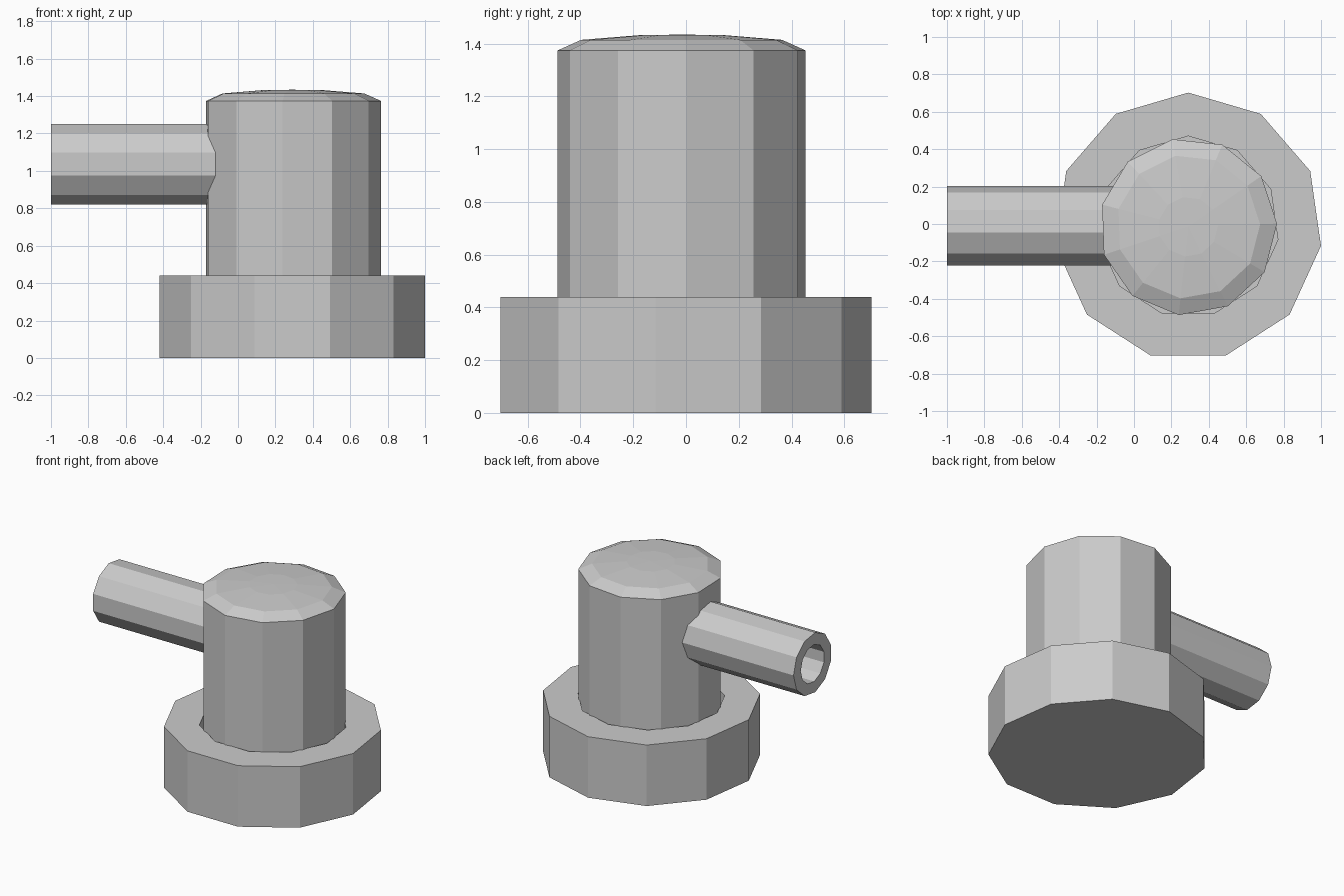
import bpy, bmesh
from math import cos, sin, tau, radians
from mathutils import Vector

if "Cube" in bpy.data.objects:
    bpy.data.objects.remove(bpy.data.objects["Cube"])

SIDES = 11
CX, CY = 0.29, -0.0145


def lathe(name, profile, phase, place, loop=False):
    """Revolve (radius, height) points; radius 0 makes a single pole vertex."""
    bm = bmesh.new()
    rings = []
    for r, h in profile:
        n = SIDES if r else 1
        rings.append([bm.verts.new(place(r * cos(phase + tau * i / SIDES),
                                         r * sin(phase + tau * i / SIDES), h))
                      for i in range(n)])
    pairs = list(zip(rings, rings[1:])) + ([(rings[-1], rings[0])] if loop else [])
    for a, b in pairs:
        for i in range(SIDES):
            j = (i + 1) % SIDES
            quad = [a[i % len(a)], a[j % len(a)], b[j % len(b)], b[i % len(b)]]
            bm.faces.new(list(dict.fromkeys(quad)))
    bmesh.ops.recalc_face_normals(bm, faces=bm.faces)
    me = bpy.data.meshes.new(name)
    bm.to_mesh(me)
    bm.free()
    ob = bpy.data.objects.new(name, me)
    bpy.context.collection.objects.link(ob)
    return ob


def upright(u, v, h):
    return Vector((CX + u, CY + v, h))


def sideways(u, v, h):
    return Vector((h, CY + u, 1.036 + v))


# Wide base collar with a socket for the body
lathe("base", [(0, 0), (0.717, 0), (0.717, 0.44), (0.4845, 0.44),
               (0.4845, 0.05), (0, 0.05)], radians(90), upright)

# Body column with a shallow domed cap
lathe("body", [(0, 0.05), (0.475, 0.05), (0.475, 1.374), (0.385, 1.414),
               (0.16, 1.432), (0, 1.434)], radians(2), upright)

# Hollow side pipe running into the body
lathe("side_pipe", [(0.217, -1.0), (0.217, -0.08), (0.135, -0.08), (0.135, -1.0)],
      0, sideways, loop=True)
